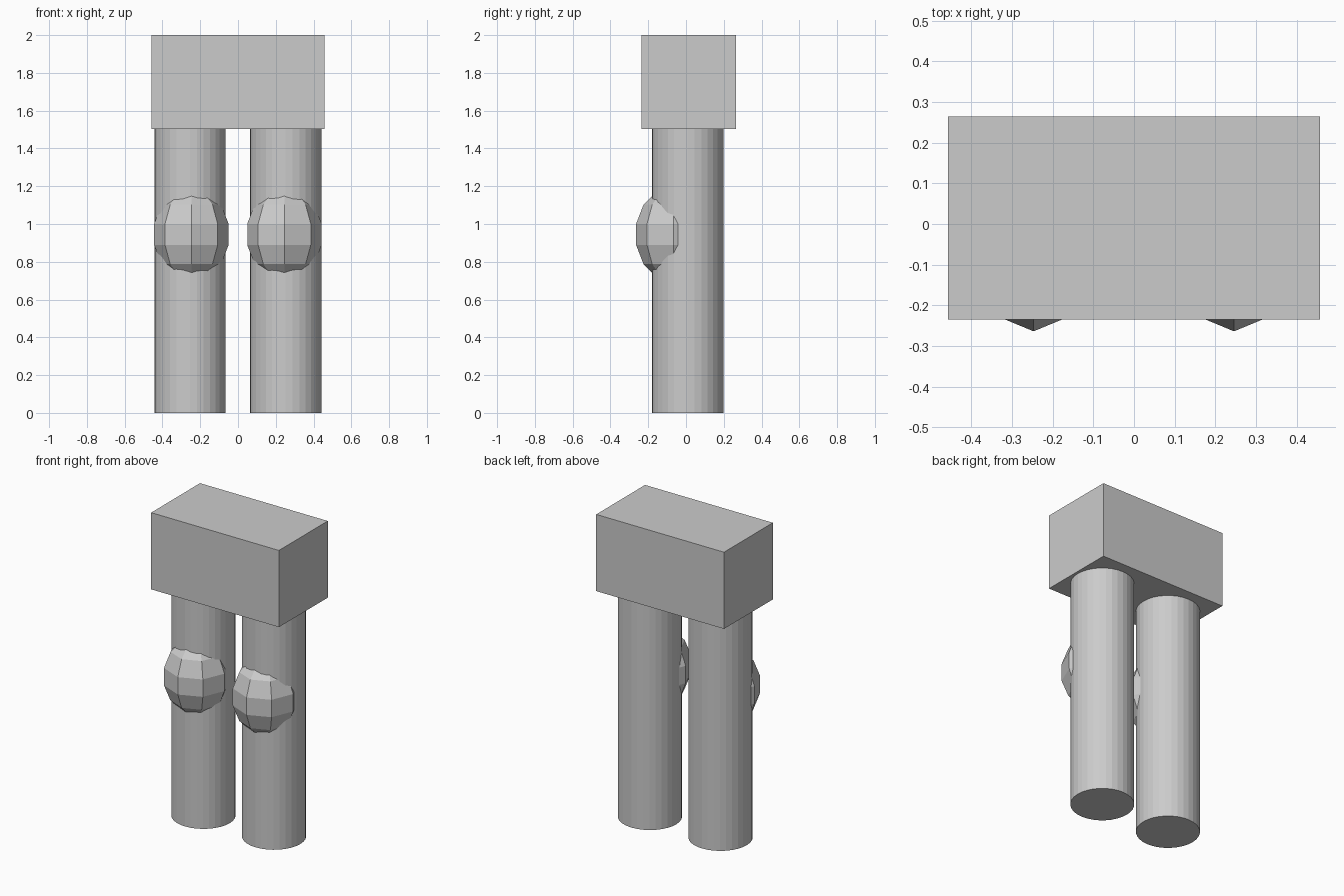
import bpy

# Remove the default cube
cube = bpy.data.objects.get("Cube")
if cube:
    bpy.data.objects.remove(cube, do_unlink=True)

# Single plain material
GREY = (0.6, 0.6, 0.6, 1)
grey = bpy.data.materials.new("light_grey")
grey.use_nodes = True
grey.diffuse_color = GREY
grey.node_tree.nodes["Principled BSDF"].inputs["Base Color"].default_value = GREY


def finish(name, scale=(1, 1, 1)):
    """Name, scale and colour the primitive just added."""
    obj = bpy.context.object
    obj.name = name
    obj.scale = scale
    obj.data.materials.append(grey)
    return obj


LEG_TOP = 1.503

# Hip block
bpy.ops.mesh.primitive_cube_add(size=1, location=(0, 0.015, (LEG_TOP + 2) / 2))
finish("hip_block", (0.916, 0.5, 2 - LEG_TOP))

# Legs, each with a faceted knee pad sunk into its front
for side, leg_x, knee_x in (("left", 0.252, 0.246), ("right", -0.254, -0.247)):
    bpy.ops.mesh.primitive_cylinder_add(
        vertices=32, radius=0.189, depth=LEG_TOP, location=(leg_x, 0.009, LEG_TOP / 2))
    finish(side + "_leg")

    bpy.ops.mesh.primitive_uv_sphere_add(
        segments=8, ring_count=7, radius=1, location=(knee_x, -0.067, 0.945))
    finish(side + "_knee_pad", (0.202, 0.202, 0.253))
